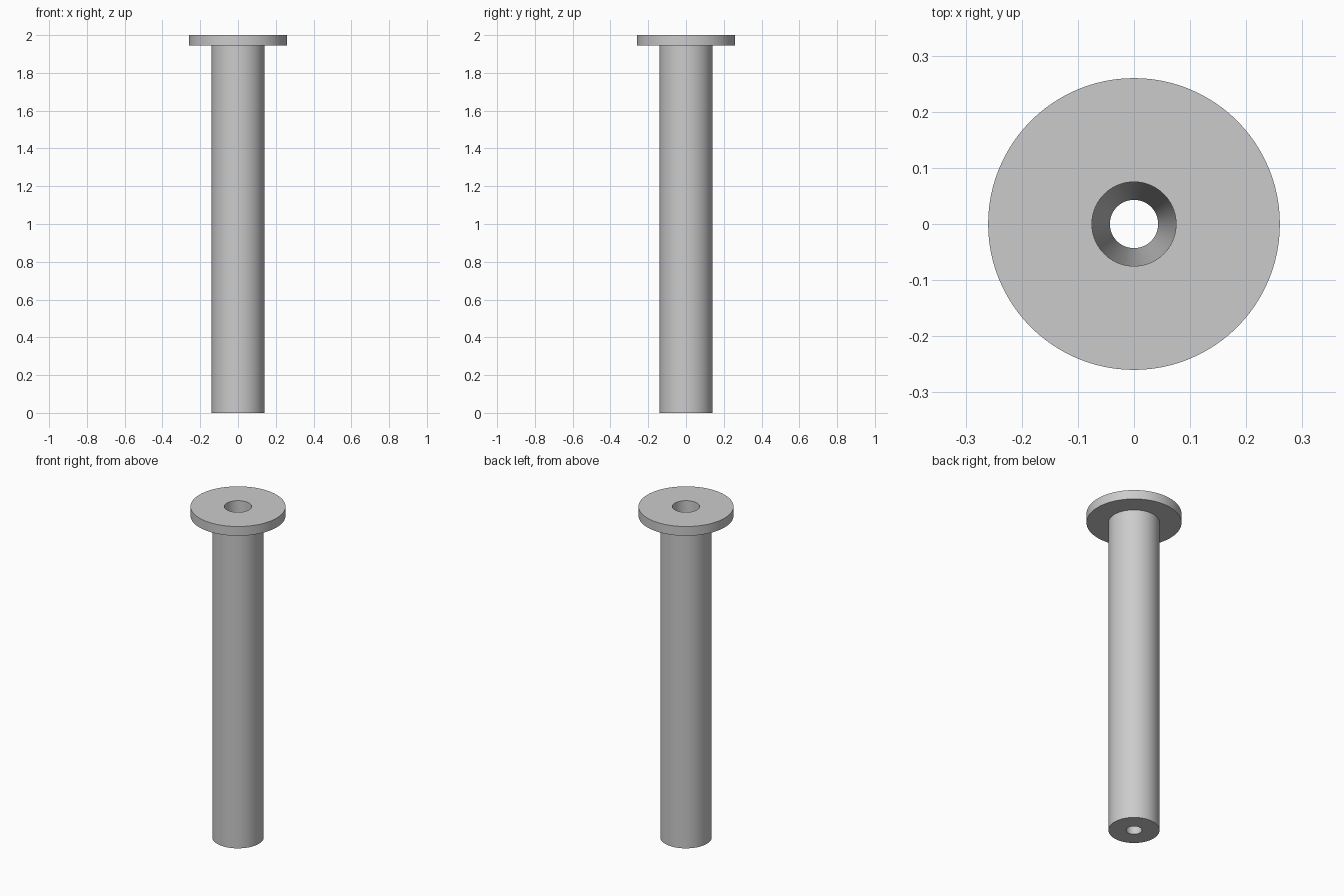
import bpy
import bmesh
import math

SEGMENTS = 96

cube = bpy.data.objects.get("Cube")
if cube:
    bpy.data.objects.remove(cube, do_unlink=True)

# Single plain grey
grey = bpy.data.materials.new("plain grey")
grey.use_nodes = True
colour = (0.6, 0.6, 0.6, 1)
grey.diffuse_color = colour
grey.node_tree.nodes["Principled BSDF"].inputs["Base Color"].default_value = colour


def lathe(name, profile, material):
    """Revolve a closed (radius, height) profile around the z axis."""
    bm = bmesh.new()
    verts = [bm.verts.new((r, 0, z)) for r, z in profile]
    edges = [bm.edges.new((a, b)) for a, b in zip(verts, verts[1:] + verts[:1])]
    bmesh.ops.spin(bm, geom=verts + edges, cent=(0, 0, 0), axis=(0, 0, 1),
                   angle=math.tau, steps=SEGMENTS, use_merge=True)
    bmesh.ops.remove_doubles(bm, verts=bm.verts[:], dist=1e-5)
    bmesh.ops.recalc_face_normals(bm, faces=bm.faces[:])
    mesh = bpy.data.meshes.new(name)
    bm.to_mesh(mesh)
    bm.free()
    mesh.materials.append(material)
    obj = bpy.data.objects.new(name, mesh)
    bpy.context.collection.objects.link(obj)
    bpy.ops.object.select_all(action="DESELECT")
    obj.select_set(True)
    bpy.context.view_layer.objects.active = obj
    bpy.ops.object.shade_smooth_by_angle(angle=math.radians(30))
    return obj


# Shaft with a wide head and a bore that tapers from top to bottom
shaft_radius, head_radius = 0.14, 0.26
head_bottom, top = 1.944, 2.0
bore_top, bore_bottom = 0.075, 0.043
lathe("flanged_sleeve", [
    (bore_bottom, 0),
    (shaft_radius, 0),
    (shaft_radius, head_bottom),
    (head_radius, head_bottom),
    (head_radius, top),
    (bore_top, top),
], grey)
